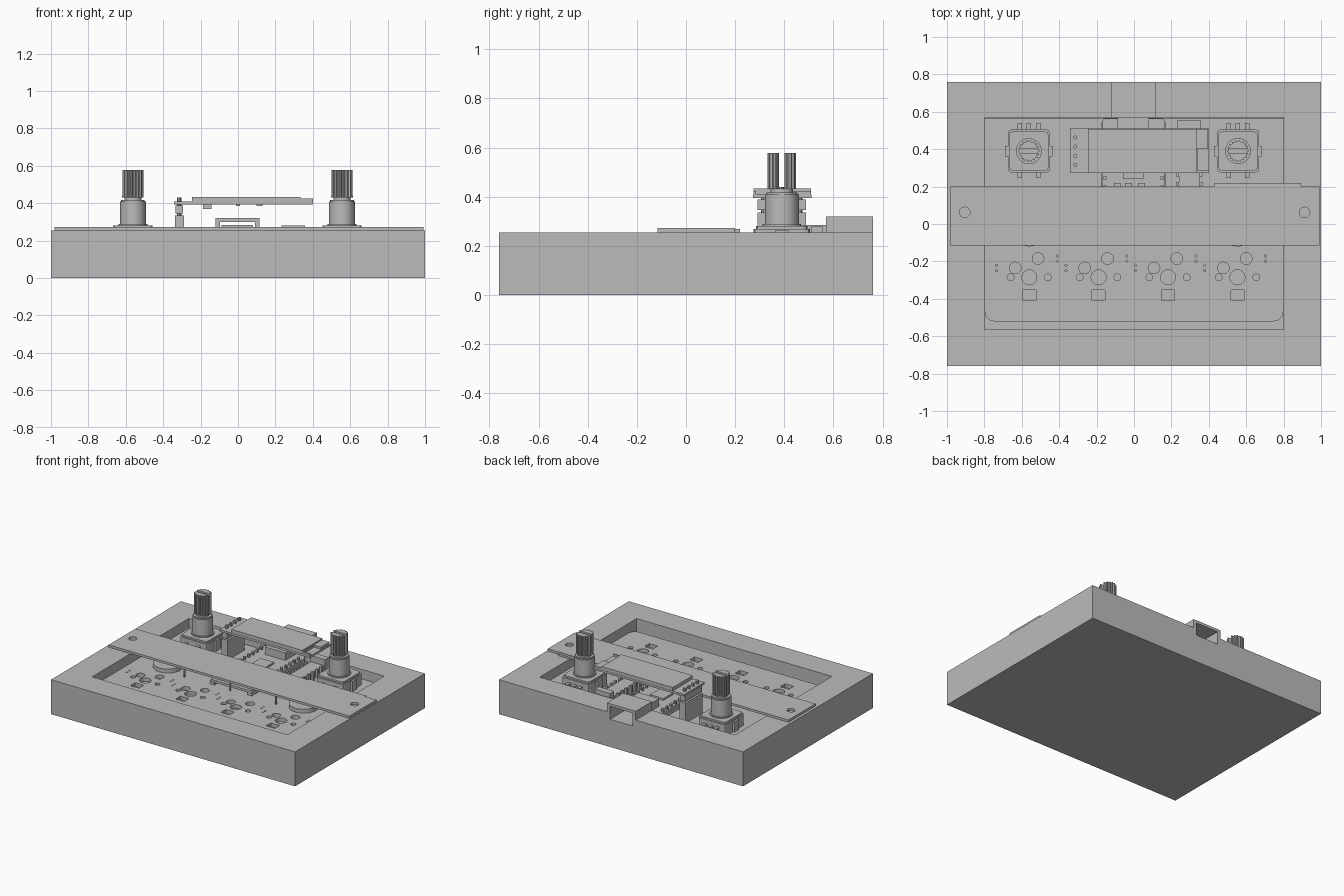
import bpy, bmesh, math
from mathutils import Matrix, Vector

if "Cube" in bpy.data.objects:
    bpy.data.objects.remove(bpy.data.objects["Cube"], do_unlink=True)

grey = bpy.data.materials.new("plain grey")
grey.use_nodes = True
TONE = (0.5, 0.5, 0.5, 1)
grey.diffuse_color = TONE
grey.node_tree.nodes["Principled BSDF"].inputs["Base Color"].default_value = TONE


# ---- helpers: each adds a solid to a bmesh ----
def box(bm, x0, x1, y0, y1, z0, z1):
    m = Matrix.Translation(((x0 + x1) / 2, (y0 + y1) / 2, (z0 + z1) / 2))
    m = m @ Matrix.Diagonal((x1 - x0, y1 - y0, z1 - z0, 1))
    return bmesh.ops.create_cube(bm, size=1, matrix=m)["verts"]


def tube(bm, x, y, z0, z1, r, n=24):
    bmesh.ops.create_cone(bm, cap_ends=True, segments=n, radius1=r, radius2=r,
                          depth=z1 - z0, matrix=Matrix.Translation((x, y, (z0 + z1) / 2)))


def round_box(bm, x0, x1, y0, y1, z0, z1, r, seg=4, keep=lambda v: True):
    verts = box(bm, x0, x1, y0, y1, z0, z1)
    edges = {e for v in verts for e in v.link_edges
             if abs(e.verts[0].co.z - e.verts[1].co.z) > 1e-5 and keep(e.verts[0].co)}
    bmesh.ops.bevel(bm, geom=list(edges), offset=r, segments=seg, profile=0.5, affect='EDGES')


def prism(bm, points, z0, z1):
    face = bm.faces.new([bm.verts.new((x, y, z0)) for x, y in points])
    new = bmesh.ops.extrude_face_region(bm, geom=[face])["geom"]
    bmesh.ops.translate(bm, vec=(0, 0, z1 - z0), verts=[v for v in new if isinstance(v, bmesh.types.BMVert)])


def finish(bm, name, smooth=False):
    bmesh.ops.recalc_face_normals(bm, faces=bm.faces[:])
    me = bpy.data.meshes.new(name)
    bm.to_mesh(me)
    bm.free()
    me.materials.append(grey)
    ob = bpy.data.objects.new(name, me)
    bpy.context.collection.objects.link(ob)
    if smooth:
        bpy.ops.object.select_all(action='DESELECT')
        ob.select_set(True)
        bpy.context.view_layer.objects.active = ob
        bpy.ops.object.shade_smooth_by_angle(angle=math.radians(30))
    return ob


def cut(ob, cutter_bm):
    cutter = finish(cutter_bm, "cutter")
    cutter.hide_render = True
    mod = ob.modifiers.new("cut", 'BOOLEAN')
    mod.object, mod.operation, mod.solver = cutter, 'DIFFERENCE', 'EXACT'
    graph = bpy.context.evaluated_depsgraph_get()
    me = bpy.data.meshes.new_from_object(ob.evaluated_get(graph))
    ob.modifiers.clear()
    ob.data = me
    bpy.data.objects.remove(cutter, do_unlink=True)


RIM, FLOOR, BOARD = 0.255, 0.155, 0.186
KEYS = [-0.56 + 0.371 * i for i in range(4)]

# ---- case with cavity, and the port hood on its back wall ----
bm = bmesh.new()
box(bm, -1, 1, -0.76, 0.76, 0, RIM)
case = finish(bm, "case")
bm = bmesh.new()
box(bm, -0.8, 0.8, -0.565, 0.57, FLOOR, 0.4)
cut(case, bm)
bm = bmesh.new()
box(bm, -0.095, 0.09, 0.5, 0.8, 0.205, 0.4)
cut(case, bm)
bm = bmesh.new()
box(bm, -0.12, -0.095, 0.57, 0.76, RIM, 0.32)
box(bm, 0.09, 0.115, 0.57, 0.76, RIM, 0.32)
box(bm, -0.095, 0.09, 0.57, 0.76, 0.3, 0.32)
finish(bm, "port_hood")

# ---- circuit board with key switch holes ----
bm = bmesh.new()
round_box(bm, -0.798, 0.798, -0.52, 0.568, FLOOR, BOARD, 0.05, keep=lambda c: c.y < 0)
board = finish(bm, "circuit_board")
bm = bmesh.new()
lo, hi = FLOOR + 0.004, 0.25
for k in KEYS:
    for dx, y, r in ((0, -0.285, 0.04), (-0.1, -0.285, 0.018), (0.1, -0.285, 0.018),
                     (-0.075, -0.235, 0.031), (0.047, -0.185, 0.031)):
        tube(bm, k + dx, y, lo, hi, r)
    for dx, y in ((-0.175, -0.235), (0.15, -0.185)):
        for s in (-0.014, 0.014):
            tube(bm, k + dx, y + s, lo, hi, 0.006, 8)
    box(bm, k - 0.035, k + 0.035, -0.41, -0.353, lo, hi)
cut(board, bm)

# ---- parts under the bridge: round pads and thin legs ----
bm = bmesh.new()
for x in (KEYS[0], KEYS[3]):
    tube(bm, x, -0.02, BOARD, 0.215, 0.1, 32)
finish(bm, "round_pads", True)
bm = bmesh.new()
for x in (-0.375, 0, 0.375):
    tube(bm, x, -0.09, BOARD, RIM, 0.006, 8)
finish(bm, "thin_legs", True)

# ---- bridge plate across the case ----
bm = bmesh.new()
box(bm, -0.98, 0.993, -0.115, 0.2, RIM, 0.272)
bridge = finish(bm, "bridge_plate")
bm = bmesh.new()
for x in (-0.905, 0.912):
    tube(bm, x, 0.062, 0.2, 0.3, 0.028)
cut(bridge, bm)
bm = bmesh.new()
box(bm, 0.43, 0.893, 0.2, 0.22, RIM, 0.268)
finish(bm, "bridge_lip")

# ---- rotary knobs ----
for side, cx in (("right", -0.562), ("left", 0.556)):
    cy = 0.39
    bm = bmesh.new()
    round_box(bm, cx - 0.113, cx + 0.113, cy - 0.115, cy + 0.115, BOARD, 0.268, 0.02, 2)
    round_box(bm, cx - 0.105, cx + 0.105, cy - 0.105, cy + 0.105, 0.268, 0.28, 0.02, 2)
    for s in (-1, 1):
        a, b = sorted((cx + s * 0.1, cx + s * 0.127))
        box(bm, a, b, cy - 0.028, cy + 0.028, BOARD, 0.262)
    finish(bm, side + "_encoder_body")

    bm = bmesh.new()
    for dx, s in ((-0.05, -1), (0.05, -1), (-0.05, 1), (0, 1), (0.05, 1)):
        end = 0.145 if s < 0 else 0.15
        a, b = sorted((cy + s * 0.1, cy + s * end))
        box(bm, cx + dx - 0.012, cx + dx + 0.012, a, b, 0.225, 0.24)
        a, b = sorted((cy + s * (end - 0.014), cy + s * end))
        box(bm, cx + dx - 0.012, cx + dx + 0.012, a, b, BOARD, 0.225)
    finish(bm, side + "_encoder_pins")

    bm = bmesh.new()
    tube(bm, cx, cy, 0.28, 0.288, 0.078, 40)
    tube(bm, cx, cy, 0.288, 0.41, 0.069, 40)
    tube(bm, cx, cy, 0.41, 0.418, 0.063, 40)
    tube(bm, cx, cy, 0.418, 0.432, 0.046, 40)
    finish(bm, side + "_bushing", True)

    # splined shaft split by a slot
    bm = bmesh.new()
    teeth = 18
    ring = []
    for i in range(teeth * 4):
        r = 0.058 if i % 4 < 2 else 0.05
        a = math.tau * i / (teeth * 4)
        ring.append((cx + r * math.cos(a), cy + r * math.sin(a)))
    prism(bm, ring, 0.432, 0.578)
    shaft = finish(bm, side + "_splined_shaft")
    bm = bmesh.new()
    box(bm, cx - 0.1, cx + 0.1, cy - 0.011, cy + 0.011, 0.44, 0.7)
    cut(shaft, bm)

# ---- controller board with edge pins and port ----
bm = bmesh.new()
round_box(bm, -0.172, 0.167, -0.09, 0.565, 0.21, 0.228, 0.025)
finish(bm, "controller_board")
bm = bmesh.new()
for x in (-0.155, 0.15):
    box(bm, x - 0.018, x + 0.018, -0.08, 0.545, BOARD, 0.21)
    for i in range(12):
        tube(bm, x, -0.05 + 0.0495 * i, 0.21, 0.25, 0.011, 8)
finish(bm, "controller_pins")
bm = bmesh.new()
box(bm, -0.088, 0.08, 0.44, 0.57, 0.228, 0.284)
finish(bm, "port_socket")
bm = bmesh.new()
box(bm, -0.06, 0.05, 0.24, 0.35, 0.228, 0.242)
for x in (-0.09, -0.03, 0.04):
    box(bm, x - 0.018, x + 0.018, 0.195, 0.22, 0.228, 0.24)
finish(bm, "controller_chips")

# ---- side socket with comb of contacts ----
bm = bmesh.new()
box(bm, 0.24, 0.35, 0.1, 0.52, BOARD, 0.235)
box(bm, 0.232, 0.357, 0.51, 0.556, BOARD, 0.28)
for i in range(6):
    y = 0.215 + 0.05 * i
    for x in (0.225, 0.35):
        box(bm, x, x + 0.016, y - 0.01, y + 0.01, BOARD, 0.25)
finish(bm, "side_socket")

# ---- raised display ----
bm = bmesh.new()
box(bm, -0.342, 0.4, 0.272, 0.51, 0.394, 0.409)
display = finish(bm, "display_board")
bm = bmesh.new()
prism(bm, [(-0.247, 0.274), (0.4, 0.274), (0.4, 0.285), (0.34, 0.285),
           (0.34, 0.405), (0.395, 0.405), (0.395, 0.508), (-0.247, 0.508)], 0.409, 0.424)
box(bm, -0.247, 0.335, 0.274, 0.508, 0.424, 0.434)
finish(bm, "display_glass")
bm = bmesh.new()
box(bm, -0.338, -0.29, 0.29, 0.488, BOARD, 0.335)
box(bm, -0.334, -0.294, 0.29, 0.488, 0.345, 0.388)
finish(bm, "display_header")
bm = bmesh.new()
for i in range(4):
    tube(bm, -0.314, 0.316 + 0.049 * i, 0.33, 0.432, 0.011, 8)
finish(bm, "display_pins", True)
bm = bmesh.new()
for x, w, z in ((-0.165, 0.022, 0.37), (0, 0.012, 0.384), (0.115, 0.015, 0.384)):
    box(bm, x - w, x + w, 0.36, 0.42, z, 0.394)
finish(bm, "display_parts")
